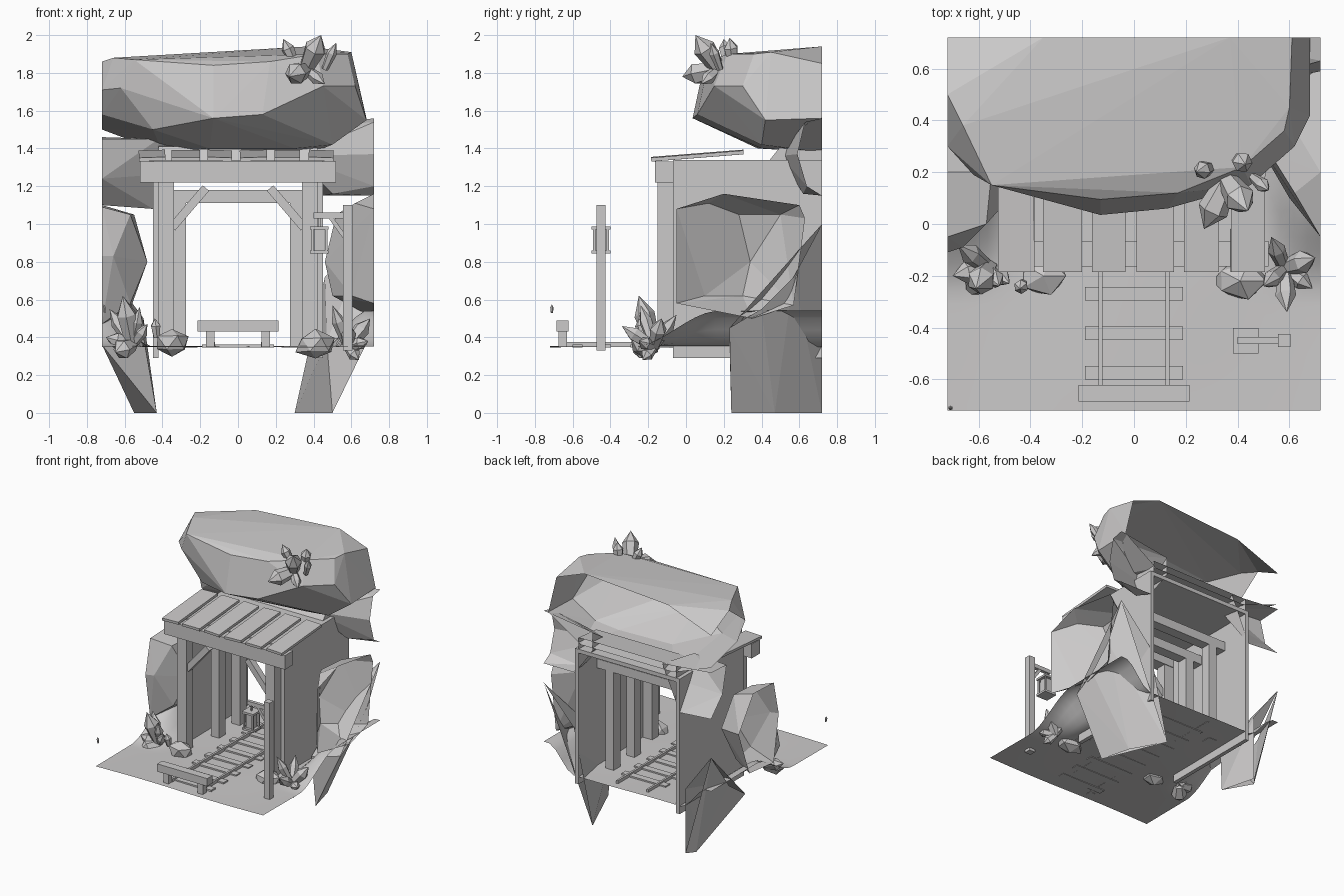
import bpy, bmesh, math, random
from mathutils import Vector

cube = bpy.data.objects.get("Cube")
if cube:
    bpy.data.objects.remove(cube, do_unlink=True)

grey = bpy.data.materials.new("stone_grey")
grey.use_nodes = True
COLOR = (0.6, 0.59, 0.59, 1)
grey.diffuse_color = COLOR
grey.node_tree.nodes["Principled BSDF"].inputs["Base Color"].default_value = COLOR
E = 0.72  # half width of the diorama block


def finish(name, bm):
    mesh = bpy.data.meshes.new(name)
    bm.to_mesh(mesh)
    bm.free()
    mesh.materials.append(grey)
    ob = bpy.data.objects.new(name, mesh)
    bpy.context.collection.objects.link(ob)
    return ob


def box(name, x, y, z):
    """Axis aligned box from three (low, high) ranges."""
    bm = bmesh.new()
    bmesh.ops.create_cube(bm, size=1)
    for v in bm.verts:
        v.co = [r[0] if c < 0 else r[1] for c, r in zip(v.co, (x, y, z))]
    return finish(name, bm)


def beam(name, a, b, width, depth):
    """Square timber between two points."""
    a, b = Vector(a), Vector(b)
    d = b - a
    ob = box(name, (-width / 2, width / 2), (-depth / 2, depth / 2), (-d.length / 2, d.length / 2))
    ob.location = (a + b) / 2
    ob.rotation_euler = (0, math.atan2(d.x, d.z), 0)


def rock(name, points):
    """Faceted hull, left open where the diorama block cuts it."""
    bm = bmesh.new()
    for p in points:
        bm.verts.new(p)
    bmesh.ops.convex_hull(bm, input=bm.verts)
    loose = [v for v in bm.verts if not v.link_faces]
    bmesh.ops.delete(bm, geom=loose, context='VERTS')
    tests = (lambda c: c.x > E - .005, lambda c: c.x < .005 - E,
             lambda c: c.y > E - .005, lambda c: c.z < .005)
    cut = [f for f in bm.faces if any(all(t(v.co) for v in f.verts) for t in tests)]
    bmesh.ops.delete(bm, geom=cut, context='FACES')
    finish(name, bm)


def crystal(name, base, tip, radius):
    """Six sided crystal: narrow foot, wide shoulder, pointed tip."""
    base, tip = Vector(base), Vector(tip)
    axis = tip - base
    turn = axis.to_track_quat('Z', 'Y')
    bm = bmesh.new()
    rings = []
    for t, r in ((0, 0.65), (0.62, 1)):
        rings.append([bm.verts.new(base + axis * t + turn @ Vector(
            (radius * r * math.cos(i * math.pi / 3), radius * r * math.sin(i * math.pi / 3), 0)))
            for i in range(6)])
    top = bm.verts.new(tip)
    bm.faces.new(rings[0][::-1])
    for i in range(6):
        j = (i + 1) % 6
        bm.faces.new((rings[0][i], rings[0][j], rings[1][j], rings[1][i]))
        bm.faces.new((rings[1][i], rings[1][j], top))
    finish(name, bm)


# Ground sheet, banked up beside the tunnel
def ease(t):
    t = min(max(t, 0), 1)
    return t * t * (3 - 2 * t)


bm = bmesh.new()
bmesh.ops.create_grid(bm, x_segments=28, y_segments=28, size=E)
for v in bm.verts:
    bank = ease((abs(v.co.x) - 0.46) / 0.22) * ease((v.co.y + 0.28) / 0.45)
    v.co.z = 0.351 + 0.19 * bank + 0.004 * math.sin(5 * v.co.x) * math.cos(4 * v.co.y)
ground = finish("ground", bm)
for p in ground.data.polygons:
    p.use_smooth = True

# Tunnel shell
for s, side in ((-1, "right"), (1, "left")):
    box(side + "_tunnel_wall", sorted((s * .42, s * .45)), (-.07, E), (.29, 1.34))
box("tunnel_roof", (-.45, .45), (-.07, E), (1.31, 1.34))

# Timber frames
box("front_lintel", (-.52, .52), (-.165, -.065), (1.22, 1.33))
for s in (-1, 1):
    box("front_post", sorted((s * .34, s * .42)), (-.15, -.07), (.35, 1.22))
    beam("front_brace", (s * .35, -.11, .98), (s * .17, -.11, 1.19), .045, .05)
for y in (.2, .455):
    box("inner_lintel", (-.42, .42), (y - .04, y + .04), (1.11, 1.18))
    for s in (-1, 1):
        box("inner_post", sorted((s * .275, s * .345)), (y - .04, y + .04), (.35, 1.11))

# Awning planks
for i in range(6):
    w = (.07, .075, .065, .072, .068, .066)[i]
    plank = box("awning_plank", (-w, w), (-.245, .245), (-.01, .01))
    plank.location = (-.455 + i * .179, .06, 1.362)
    plank.rotation_euler = (math.radians(4.5), math.radians((i % 3 - 1) * 2), 0)

# Track and buffer stop
for s in (-1, 1):
    box("rail", sorted((s * .122, s * .138)), (-.63, .66), (.35, .375))
    box("buffer_leg", sorted((s * .125, s * .17)), (-.675, -.63), (.35, .43))
for i in range(8):
    y = -.575 + i * .153
    box("sleeper", (-.19, .19), (y - .026, y + .026), (.347, .362))
box("buffer_beam", (-.215, .215), (-.685, -.622), (.43, .49))

# Lamp post and lantern
box("lamp_post", (.555, .605), (-.475, -.425), (.33, 1.1))
box("lamp_arm", (.4, .58), (-.463, -.437), (1.03, 1.06))
beam("lamp_brace", (.565, -.45, .93), (.49, -.45, 1.035), .022, .022)
box("lantern_hook", (.426, .436), (-.455, -.445), (.98, 1.035))
for z in (.845, .972):
    box("lantern_cap", (.382, .48), (-.499, -.401), (z, z + .016))
box("lantern_glass", (.403, .459), (-.478, -.422), (.86, .972))
for x in (.395, .467):
    for y in (-.486, -.414):
        box("lantern_bar", (x - .006, x + .006), (y - .006, y + .006), (.86, .972))

# Overhanging boulder
rock("top_boulder", [
    (-E, .3, 1.71), (-E, .5, 1.86), (-E, E, 1.75), (-E, .4, 1.58), (-E, E, 1.5),
    (-.55, .15, 1.87), (-.66, .38, 1.88), (-.62, .19, 1.72), (-.45, .2, 1.5),
    (-.13, .035, 1.56), (-.3, .1, 1.75), (-.13, .095, 1.84), (.13, .06, 1.58),
    (.17, .12, 1.86), (.45, .15, 1.73), (.42, .22, 1.9), (.58, .36, 1.9),
    (.6, .45, 1.91), (.61, E, 1.85), (.62, .3, 1.73), (.68, .42, 1.55),
    (.68, E, 1.56), (.37, E, 1.94), (-.35, E, 1.89), (.5, .4, 1.42),
    (.3, .4, 1.4), (-.15, .38, 1.4), (.4, E, 1.38), (-.4, E, 1.38)])

# Boulders behind and above the tunnel roof
rock("upper_left_boulder", [
    (E, E, 1.56), (E, .63, 1.54), (E, .59, 1.37), (E, .64, 1.2), (E, E, 1.15),
    (.5, .62, 1.16), (.46, .58, 1.3), (.3, .5, 1.36), (.3, E, 1.36),
    (.55, .59, 1.48), (.45, E, 1.15), (.3, E, 1.5)])
rock("upper_right_boulder", [
    (-E, .53, 1.45), (-E, E, 1.46), (-E, .58, 1.24), (-E, E, 1.1),
    (-.45, .6, 1.26), (-.45, E, 1.08), (-.42, .5, 1.45),
    (-.3, E, 1.42), (-.3, .58, 1.36)])
rock("upper_middle_boulder", [(x, y, z) for x in (-.42, .42)
                              for y, z in ((.44, 1.335), (.5, 1.41), (E, 1.335), (E, 1.43))])

# Side boulders
rock("left_side_boulder", [
    (E, -.05, 1.08), (E, .2, 1.16), (E, .6, 1.1), (E, .63, 1.03), (E, .6, .82),
    (E, .57, .57), (E, .35, .5), (E, -.05, .58), (.62, .12, 1.11), (.52, .28, 1.05),
    (.54, .5, 1.05), (.63, .1, .82), (.46, .34, .8), (.5, .3, .62), (.6, .1, .62)])
rock("right_side_boulder", [
    (-E, -.11, .83), (-E, -.05, 1.09), (-E, .2, 1.1), (-E, .38, .85), (-E, .25, .5),
    (-E, -.05, .47), (-.57, 0, 1.05), (-.55, .2, 1.05), (-.48, .1, .8),
    (-.5, .28, .8), (-.57, .02, .58), (-.57, .2, .55), (-.66, -.09, .83)])

# Leaning foundation boulders
rock("left_foundation", [
    (.5, .24, 0), (.44, .47, 0), (.3, E, 0), (E, .23, .45), (E, .4, .55),
    (E, .57, .72), (E, E, 1.0), (.47, .23, .38), (.47, .5, .5), (.46, E, .72)])
rock("right_foundation", [
    (-.43, .45, 0), (-.55, .66, 0), (-.5, E, 0), (-E, .3, .36), (-E, .5, .5),
    (-E, E, .8), (-.5, .35, .4), (-.5, E, .5)])

# Loose stones by the entrance
random.seed(4)
for name, c, r in (("right_stone", (-.35, -.2, .37), (.1, .08, .08)),
                   ("left_stone", (.41, -.22, .36), (.11, .08, .08))):
    bm = bmesh.new()
    bmesh.ops.create_icosphere(bm, subdivisions=1, radius=1)
    for v in bm.verts:
        k = random.uniform(.85, 1.1)
        v.co = [c[i] + v.co[i] * r[i] * k for i in range(3)]
    finish(name, bm)

# Crystal clusters: root, then (tip, radius) for each shard
clusters = {
    "right_crystal": ((-.56, -.17, .36), (
        ((-.61, -.25, .62), .055), ((-.68, -.08, .55), .04), ((-.52, -.24, .56), .035),
        ((-.65, -.28, .32), .055), ((-.48, -.23, .47), .035), ((-.7, -.2, .4), .045))),
    "left_crystal": ((.58, -.17, .35), (
        ((.5, -.24, .57), .035), ((.59, -.34, .46), .04), ((.7, -.13, .5), .045),
        ((.69, -.25, .38), .035), ((.53, -.05, .52), .035), ((.64, -.23, .28), .035))),
    "top_crystal": ((.36, .17, 1.82), (
        ((.44, .05, 2.0), .06), ((.27, -.02, 1.78), .06), ((.46, .08, 1.74), .035)))}
for name, (root, shards) in clusters.items():
    for tip, r in shards:
        crystal(name, root, tip, r)
crystal("top_crystal", (.3, .22, 1.85), (.24, .2, 1.98), .035)
crystal("top_crystal", (.4, .25, 1.85), (.43, .23, 1.985), .04)
crystal("top_crystal", (.46, .18, 1.82), (.52, .13, 1.96), .028)
crystal("small_crystal", (-.43, -.23, .4), (-.44, -.25, .5), .028)
crystal("stray_shard", (-.705, -.71, .53), (-.71, -.71, .575), .009)
